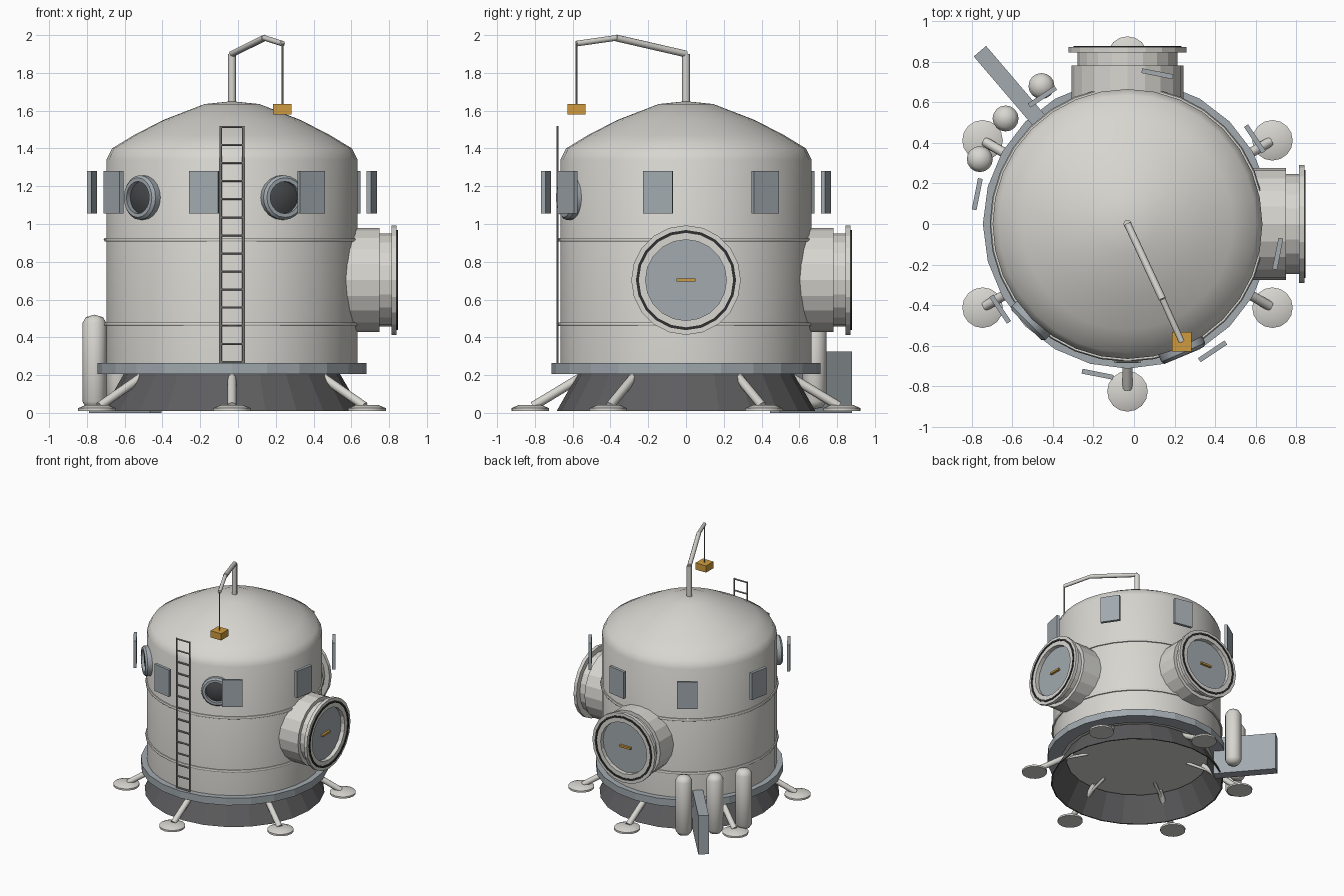
import bpy, bmesh, math
from mathutils import Vector, Matrix

if "Cube" in bpy.data.objects:
    bpy.data.objects.remove(bpy.data.objects["Cube"])

CX = -0.032  # hull axis offset


def material(name, rgb):
    m = bpy.data.materials.new(name)
    m.use_nodes = True
    m.diffuse_color = (*rgb, 1)
    m.node_tree.nodes["Principled BSDF"].inputs["Base Color"].default_value = (*rgb, 1)
    return m


WHITE = material("warm white paint", (0.68, 0.67, 0.63))
STEEL = material("blue grey metal", (0.36, 0.4, 0.43))
DARK = material("dark grey shield", (0.11, 0.11, 0.115))
GLASS = material("dark glass", (0.06, 0.065, 0.07))
RUBBER = material("black seal", (0.03, 0.03, 0.03))
TRIM = material("mid grey trim", (0.3, 0.3, 0.29))
ORANGE = material("orange", (0.62, 0.33, 0.05))


def finish(bm, name, mat, matrix=Matrix(), smooth=30):
    bmesh.ops.recalc_face_normals(bm, faces=bm.faces)
    me = bpy.data.meshes.new(name)
    bm.to_mesh(me)
    bm.free()
    me.materials.append(mat)
    me.transform(matrix)
    ob = bpy.data.objects.new(name, me)
    bpy.context.collection.objects.link(ob)
    if smooth:
        bpy.ops.object.select_all(action="DESELECT")
        ob.select_set(True)
        bpy.context.view_layer.objects.active = ob
        bpy.ops.object.shade_smooth_by_angle(angle=math.radians(smooth))
    return ob


def lathe(name, profile, mat, sides=24, matrix=None, smooth=30, closed=False):
    """Spin an (r, z) profile about z."""
    bm = bmesh.new()
    pts = [bm.verts.new((r, 0, z)) for r, z in profile]
    edges = [bm.edges.new(p) for p in zip(pts, pts[1:])]
    if closed:
        edges.append(bm.edges.new((pts[-1], pts[0])))
    bmesh.ops.spin(bm, geom=pts + edges, cent=(0, 0, 0), axis=(0, 0, 1),
                   angle=2 * math.pi, steps=sides, use_merge=True)
    bmesh.ops.remove_doubles(bm, verts=bm.verts, dist=1e-5)
    return finish(bm, name, mat, matrix or Matrix.Translation((CX, 0, 0)), smooth)


def box(name, size, mat, matrix):
    bm = bmesh.new()
    bmesh.ops.create_cube(bm, size=1)
    bmesh.ops.scale(bm, vec=size, verts=bm.verts)
    return finish(bm, name, mat, matrix, 0)


def rod(name, a, b, r, mat, sides=8):
    a, b = Vector(a), Vector(b)
    turn = (b - a).to_track_quat("Z", "Y").to_matrix().to_4x4()
    n = (b - a).length
    return lathe(name, [(0, 0), (r, 0), (r, n), (0, n)], mat, sides,
                 Matrix.Translation(a) @ turn, 50)


def polar(deg, r, z):
    a = math.radians(deg)
    return Vector((CX + r * math.cos(a), r * math.sin(a), z))


def radial(deg, r, z):
    """Frame whose local x points outward from the hull axis."""
    return Matrix.Translation(polar(deg, r, z)) @ Matrix.Rotation(math.radians(deg), 4, "Z")


def outward(deg, z):
    """Frame whose local z points outward, starting at the hull axis."""
    return radial(deg, 0, z) @ Matrix.Rotation(math.pi / 2, 4, "Y")


# Hull, deck, skirt and bands
lathe("hull", [(0, 0.22), (0.665, 0.22), (0.665, 1.34), (0.635, 1.40), (0.52, 1.47),
               (0.365, 1.55), (0.145, 1.635), (0, 1.65)], WHITE, 32, smooth=40)
lathe("deck_ring", [(0.6, 0.205), (0.713, 0.205), (0.713, 0.265), (0.6, 0.265)],
      STEEL, 24, smooth=0, closed=True)
lathe("skirt", [(0.685, 0.01), (0.57, 0.21), (0.56, 0.21), (0.675, 0.01)], DARK, 24,
      smooth=0, closed=True)
for z in (0.47, 0.917):
    band = [(0.668 + 0.011 * math.cos(k * math.pi / 3), z + 0.011 * math.sin(k * math.pi / 3))
            for k in range(6)]
    lathe("hull_band", band, WHITE, 32, smooth=60, closed=True)

# Landing legs
for deg in range(30, 390, 60):
    lathe("foot_pad", [(0, 0.01), (0.1, 0.01), (0.1, 0.025), (0.06, 0.042), (0, 0.042)],
          WHITE, 16, Matrix.Translation(polar(deg, 0.825, 0)))
    rod("leg_sleeve", polar(deg, 0.81, 0.035), polar(deg, 0.52, 0.21), 0.024, WHITE)
    rod("leg_piston", polar(deg, 0.6, 0.16), polar(deg, 0.4, 0.22), 0.012, WHITE)

# Docking hatches
for deg in (0, 90):
    f = outward(deg, 0.703)
    lathe("hatch_collar", [(0, 0.55), (0.276, 0.55), (0.276, 0.78), (0.246, 0.78),
                           (0.246, 0.845), (0.29, 0.845), (0.29, 0.872), (0.214, 0.872),
                           (0.214, 0.83), (0, 0.83)], WHITE, 20, f, 0)
    lathe("hatch_seal", [(0.25, 0.87), (0.265, 0.87), (0.265, 0.878), (0.25, 0.878)],
          RUBBER, 20, f, 0, True)
    lathe("hatch_door", [(0, 0.82), (0.214, 0.82), (0.214, 0.838), (0, 0.838)], STEEL, 20, f, 0)
    box("hatch_handle", (0.02, 0.1, 0.016), ORANGE, radial(deg, 0.847, 0.703))

# Portholes
for deg in (225, 293.5):
    f = outward(deg, 1.14)
    lathe("porthole_frame", [(0.085, 0.6), (0.118, 0.6), (0.118, 0.69), (0.105, 0.705),
                             (0.085, 0.705)], STEEL, 20, f, 30, True)
    lathe("porthole_glass", [(0.088, 0.6), (0.088, 0.675), (0.05, 0.69), (0, 0.695)],
          GLASS, 20, f, 40)

# Radiator panels around the hull
for k in range(8):
    box("radiator_panel", (0.024, 0.157, 0.225), STEEL, radial(33.75 + 45 * k, 0.755, 1.168))

# Ladder
for s in (-1, 1):
    x = CX + 0.06 * s
    rod("ladder_rail", (x, -0.68, 0.265), (x, -0.68, 1.52), 0.007, TRIM, 6)
for k in range(14):
    z = 0.27 + 0.0957 * k
    rod("ladder_rung", (CX - 0.06, -0.68, z), (CX + 0.06, -0.68, z), 0.006, TRIM, 6)

# Crane
joints = [(CX, 0, 1.6), (CX, 0, 1.9), (0.14, -0.37, 1.985), (0.235, -0.58, 1.955)]
for a, b, r in zip(joints, joints[1:], (0.021, 0.018, 0.015)):
    rod("crane_arm", a, b, r, WHITE)
rod("crane_cable", joints[3], (0.235, -0.58, 1.62), 0.005, TRIM, 6)
box("crane_load", (0.097, 0.097, 0.056), ORANGE, Matrix.Translation((0.235, -0.58, 1.608)))

# Storage tanks
for x, y in ((-0.456, 0.68), (-0.633, 0.52), (-0.76, 0.32)):
    lathe("tank", [(0, 0.02), (0.045, 0.03), (0.064, 0.06), (0.064, 0.475), (0.045, 0.507),
                   (0, 0.52)], WHITE, 16, Matrix.Translation((x, y, 0)), 50)

# Rear fin
box("rear_fin", (0.5, 0.08, 0.325), STEEL, radial(130.5, 0.87, 0.163))
